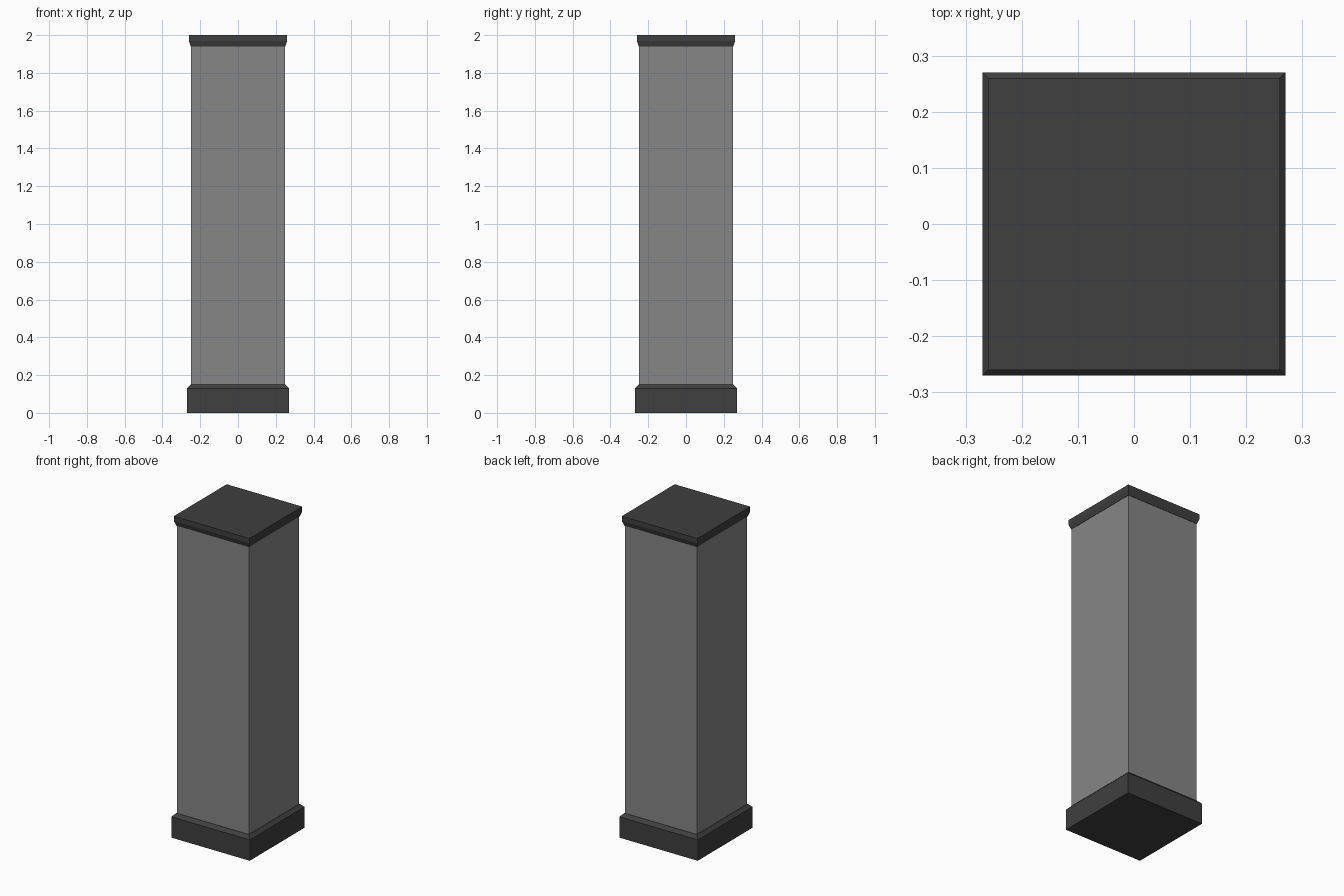
import bpy, bmesh

if "Cube" in bpy.data.objects:
    bpy.data.objects.remove(bpy.data.objects["Cube"])


def material(name, grey):
    mat = bpy.data.materials.new(name)
    mat.diffuse_color = (grey, grey, grey, 1)
    mat.use_nodes = True
    mat.node_tree.nodes["Principled BSDF"].inputs["Base Color"].default_value = mat.diffuse_color
    return mat


def square_stack(name, profile, mat):
    """Square solid from (half width, height) steps, bottom to top."""
    bm = bmesh.new()
    rings = [[bm.verts.new((sx * h, sy * h, z))
              for sx, sy in ((-1, -1), (1, -1), (1, 1), (-1, 1))]
             for h, z in profile]
    bm.faces.new(rings[0][::-1])
    bm.faces.new(rings[-1])
    for low, high in zip(rings, rings[1:]):
        for i in range(4):
            j = (i + 1) % 4
            bm.faces.new((low[i], low[j], high[j], high[i]))
    mesh = bpy.data.meshes.new(name)
    bm.to_mesh(mesh)
    bm.free()
    mesh.materials.append(mat)
    obj = bpy.data.objects.new(name, mesh)
    bpy.context.collection.objects.link(obj)
    return obj


dark = material("dark_trim", 0.05)
mid = material("mid_grey", 0.24)

# Plinth with chamfered top edge
square_stack("base", [(0.27, 0), (0.27, 0.13), (0.25, 0.15)], dark)
# Plain square column
square_stack("shaft", [(0.248, 0.15), (0.248, 1.94)], mid)
# Cap flaring outward from the shaft
square_stack("cap", [(0.25, 1.94), (0.26, 1.97), (0.26, 2.0)], dark)
